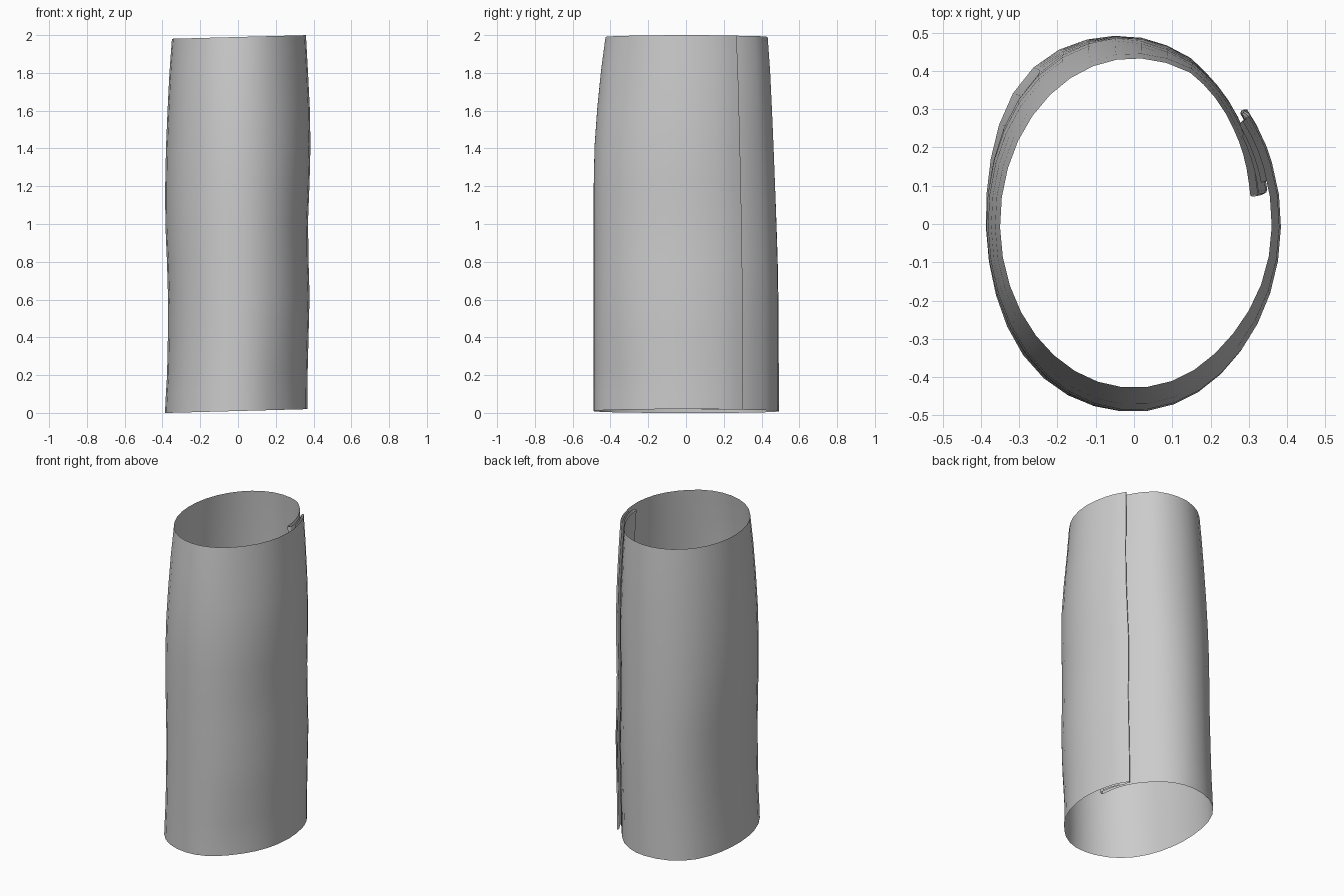
import bpy, bmesh, math
from math import radians, sin, cos, exp

if "Cube" in bpy.data.objects:
    bpy.data.objects.remove(bpy.data.objects["Cube"])

# Silhouette stations: height, left x, right x, front y, back y
STATIONS = [
    (0.00, -0.385, 0.368, -0.490, 0.490),
    (0.10, -0.380, 0.368, -0.490, 0.490),
    (0.20, -0.374, 0.369, -0.490, 0.490),
    (0.40, -0.370, 0.374, -0.490, 0.490),
    (0.60, -0.369, 0.379, -0.490, 0.489),
    (0.80, -0.375, 0.373, -0.490, 0.486),
    (1.00, -0.384, 0.371, -0.490, 0.480),
    (1.20, -0.385, 0.379, -0.490, 0.473),
    (1.40, -0.381, 0.384, -0.486, 0.465),
    (1.60, -0.373, 0.380, -0.472, 0.456),
    (1.80, -0.363, 0.370, -0.452, 0.446),
    (1.98, -0.350, 0.360, -0.428, 0.433),
]
SEAM, TIP = 38, 11      # angles (degrees) of the outer fold and the inner fold


def bump(t, centre, width):
    d = (t - centre + 180) % 360 - 180
    return exp(-(d / width) ** 2)


def sag(t, z):
    """Soft cloth dents and bulges around the tube."""
    low = max(0.0, 1 - z / 1.9)
    return (0.035 * low * bump(t, 132, 28)
            - 0.022 * low * bump(t, 62, 22)
            + 0.012 * low * bump(t, 228, 25)
            - 0.014 * bump(t, 310, 22) * exp(-((z - 0.1) / 0.25) ** 2)
            - 0.010 * bump(t, 315, 22) * exp(-((z - 1.8) / 0.3) ** 2))


def lerp_steps(a, b, n):
    return [(a[0] + (b[0] - a[0]) * i / n, a[1] + (b[1] - a[1]) * i / n)
            for i in range(n)]


# Cross-section path as (angle, inward offset): two interlocked hooks joined by the wall
path = lerp_steps((15, -0.016), (SEAM - 1, -0.012), 5)      # outer hem turned inside
path += [(SEAM - 0.4, -0.011), (SEAM + 0.2, -0.005)]
path += lerp_steps((SEAM, 0.001), (20, 0.001), 3)           # outer layer
path += lerp_steps((20, 0.0), (-294, 0.0), 30)              # main wall
path += lerp_steps((-294, 0.0), (-322, -0.030), 4)          # back edge tucks under
path += lerp_steps((-322, -0.030), (-360 + TIP, -0.052), 5)
path += [(TIP - 360, -0.050), (TIP - 360.5, -0.042), (TIP - 360, -0.032)]
path += lerp_steps((TIP - 359, -0.028), (-326, -0.020), 5)  # inner hem turned out
path += [(-326, -0.020)]

bm = bmesh.new()
rows = []
for z, x0, x1, y0, y1 in STATIONS:
    row = []
    for t, off in path:
        r = 1.0
        c, s = cos(radians(t)), sin(radians(t))
        push = off + sag(t, z)
        x = (x1 if c > 0 else -x0) * c + push * c
        y = (y1 if s > 0 else -y0) * s + push * s
        # the rims lean slightly up to the right
        row.append(bm.verts.new((x, y, z + 0.01 + 0.027 * x)))
    rows.append(row)
for lower, upper in zip(rows, rows[1:]):
    for i in range(len(path) - 1):
        # path runs clockwise, so wind faces to point outward
        bm.faces.new((lower[i], upper[i], upper[i + 1], lower[i + 1]))

mesh = bpy.data.meshes.new("fabric_sleeve")
bm.to_mesh(mesh)
bm.free()
sleeve = bpy.data.objects.new("fabric_sleeve", mesh)
bpy.context.collection.objects.link(sleeve)
bpy.context.view_layer.objects.active = sleeve
sleeve.select_set(True)
bpy.ops.object.shade_smooth_by_angle(angle=radians(50))
